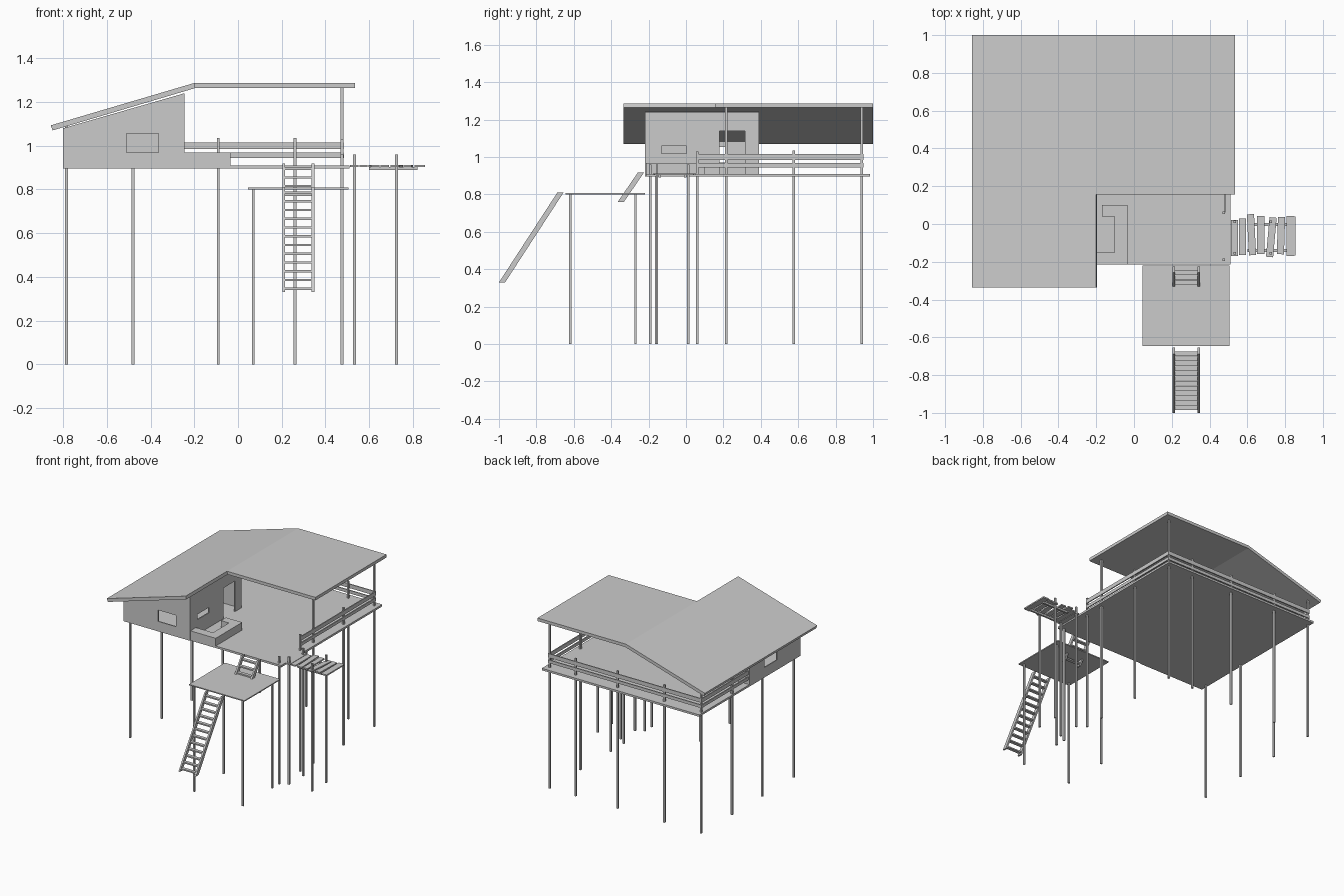
import bpy, bmesh, math
from mathutils import Matrix, Vector

if "Cube" in bpy.data.objects:
    bpy.data.objects.remove(bpy.data.objects["Cube"])

mat = bpy.data.materials.new("light grey")
mat.diffuse_color = (0.6, 0.6, 0.6, 1)
mat.use_nodes = True
mat.node_tree.nodes["Principled BSDF"].inputs["Base Color"].default_value = mat.diffuse_color


def finish(name, bm):
    bmesh.ops.recalc_face_normals(bm, faces=bm.faces)
    me = bpy.data.meshes.new(name)
    bm.to_mesh(me)
    bm.free()
    me.materials.append(mat)
    ob = bpy.data.objects.new(name, me)
    bpy.context.collection.objects.link(ob)
    return ob


def add_box(bm, x0, x1, y0, y1, z0, z1, turn=0):
    m = (Matrix.Translation(((x0 + x1) / 2, (y0 + y1) / 2, (z0 + z1) / 2))
         @ Matrix.Rotation(turn, 4, 'Z')
         @ Matrix.Diagonal((x1 - x0, y1 - y0, z1 - z0, 1)))
    bmesh.ops.create_cube(bm, size=1, matrix=m)


def boxes(name, items):
    bm = bmesh.new()
    for it in items:
        add_box(bm, *it)
    return finish(name, bm)


def add_prism(bm, pts, vec):
    f = bm.faces.new([bm.verts.new(p) for p in pts])
    ext = bmesh.ops.extrude_face_region(bm, geom=[f], use_keep_orig=True)
    vs = [g for g in ext['geom'] if isinstance(g, bmesh.types.BMVert)]
    bmesh.ops.translate(bm, verts=vs, vec=Vector(vec))


def posts(name, items, w=0.0065):
    boxes(name, [(x - w, x + w, y - w, y + w, 0, top) for x, y, top in items])


# main deck and lower landing
boxes("main_deck", [(-0.80, 0.51, -0.215, 0.985, 0.895, 0.91)])
boxes("lower_landing", [(0.045, 0.505, -0.645, -0.22, 0.80, 0.808)])

# roof: sloping part on the left, flat part on the right
bm = bmesh.new()
add_prism(bm, [(-0.848, -0.335, 1.07), (-0.195, -0.335, 1.264),
               (-0.20, -0.335, 1.287), (-0.857, -0.335, 1.093)], (0, 1.335, 0))
add_prism(bm, [(-0.195, 0.155, 1.264), (0.535, 0.155, 1.264),
               (0.535, 0.155, 1.287), (-0.20, 0.155, 1.287)], (0, 0.845, 0))
finish("roof", bm)

# cabin: sloped-top hollow block with window and door openings
bm = bmesh.new()
add_prism(bm, [(-0.80, -0.22, 0.895), (-0.245, -0.22, 0.895),
               (-0.245, -0.22, 1.24), (-0.80, -0.22, 1.08)], (0, 0.61, 0))
cabin = finish("cabin_walls", bm)
t = 0.008
cuts = [(-0.80 + t, -0.245 - t, -0.22 + t, 0.39 - t, 0.8, 1.4),   # inside
        (-0.51, -0.363, -0.26, -0.19, 0.97, 1.055),               # front window
        (-0.84, -0.77, 0.06, 0.21, 0.97, 1.055),                  # left window
        (-0.28, -0.21, -0.13, 0.003, 1.02, 1.06),                 # slot window
        (-0.28, -0.21, 0.18, 0.315, 0.91, 1.14)]                  # door
for c in cuts:
    cutter = boxes("cutter", [c])
    cutter.hide_render = True
    mod = cabin.modifiers.new("opening", 'BOOLEAN')
    mod.operation = 'DIFFERENCE'
    mod.solver = 'EXACT'
    mod.object = cutter
    bpy.context.view_layer.update()
    dg = bpy.context.evaluated_depsgraph_get()
    me = bpy.data.meshes.new_from_object(cabin.evaluated_get(dg))
    cabin.modifiers.clear()
    cabin.data = me
    bpy.data.objects.remove(cutter)

# built-in bench in front of the cabin
boxes("bench", [(-0.103, -0.035, -0.215, 0.10, 0.91, 0.968),
                (-0.17, -0.103, 0.04, 0.10, 0.91, 0.968),
                (-0.245, -0.103, -0.215, -0.15, 0.91, 0.968)])

# support posts
back = [(x, 0.94, 1.035) for x in (-0.48, -0.09, 0.26)]
back += [(-0.785, 0.94, 1.09), (0.475, 0.94, 1.265)]
left = [(-0.785, 0.575, 1.035), (-0.785, 0.215, 0.90), (-0.785, -0.16, 0.90)]
right = [(0.475, 0.575, 1.035), (0.475, 0.215, 1.265),
         (0.475, 0.06, 1.03), (0.475, -0.19, 0.96)]
posts("deck_posts", back + left + right)
posts("landing_posts", [(x, y, 0.80) for x in (0.07, 0.475) for y in (-0.62, -0.27)])
posts("walkway_posts", [(x, y, 0.96) for x in (0.533, 0.725) for y in (-0.155, 0.012)])

# railings, two boards on three sides
rails = []
for z0, z1 in ((0.985, 1.015), (0.945, 0.968)):
    rails += [(-0.79, 0.48, 0.942, 0.95, z0, z1),
              (-0.795, -0.787, 0.39, 0.95, z0, z1),
              (0.476, 0.484, 0.06, 0.95, z0, z1)]
boxes("railings", rails)


def ladder(name, y0, z0, y1, z1, n, depth=0.033):
    bm = bmesh.new()
    for x in (0.204, 0.337):
        add_prism(bm, [(x, y0, z0), (x, y0 + depth, z0),
                       (x, y1 + depth, z1), (x, y1, z1)], (0.012, 0, 0))
    for i in range(n):
        f = (i + 0.4) / n
        y, z = y0 + (y1 - y0) * f, z0 + (z1 - z0) * f
        add_box(bm, 0.21, 0.343, y + 0.004, y + 0.029, z - 0.005, z + 0.005)
    finish(name, bm)


ladder("lower_ladder", -1.0, 0.33, -0.688, 0.81, 12)
ladder("upper_ladder", -0.365, 0.76, -0.257, 0.918, 4)

# uneven plank walkway on two bearers
planks = [(0.532, -0.17, 0.02, 0), (0.574, -0.165, 0.03, 0), (0.622, -0.165, 0.052, 0.05),
          (0.671, -0.16, 0.042, 0), (0.727, -0.175, 0.035, -0.09),
          (0.778, -0.16, 0.037, -0.03), (0.827, -0.17, 0.043, 0)]
boxes("walkway_planks", [(x - 0.019, x + 0.019, a, b, 0.903, 0.913, r)
                         for x, a, b, r in planks])
boxes("walkway_bearers", [(0.60, 0.82, y - 0.007, y + 0.007, 0.89, 0.903)
                          for y in (-0.14, -0.003)])

# small centring touch: last plank reaches the right limit
boxes("end_plank", [(0.842, 0.855, -0.168, 0.041, 0.903, 0.913)])
